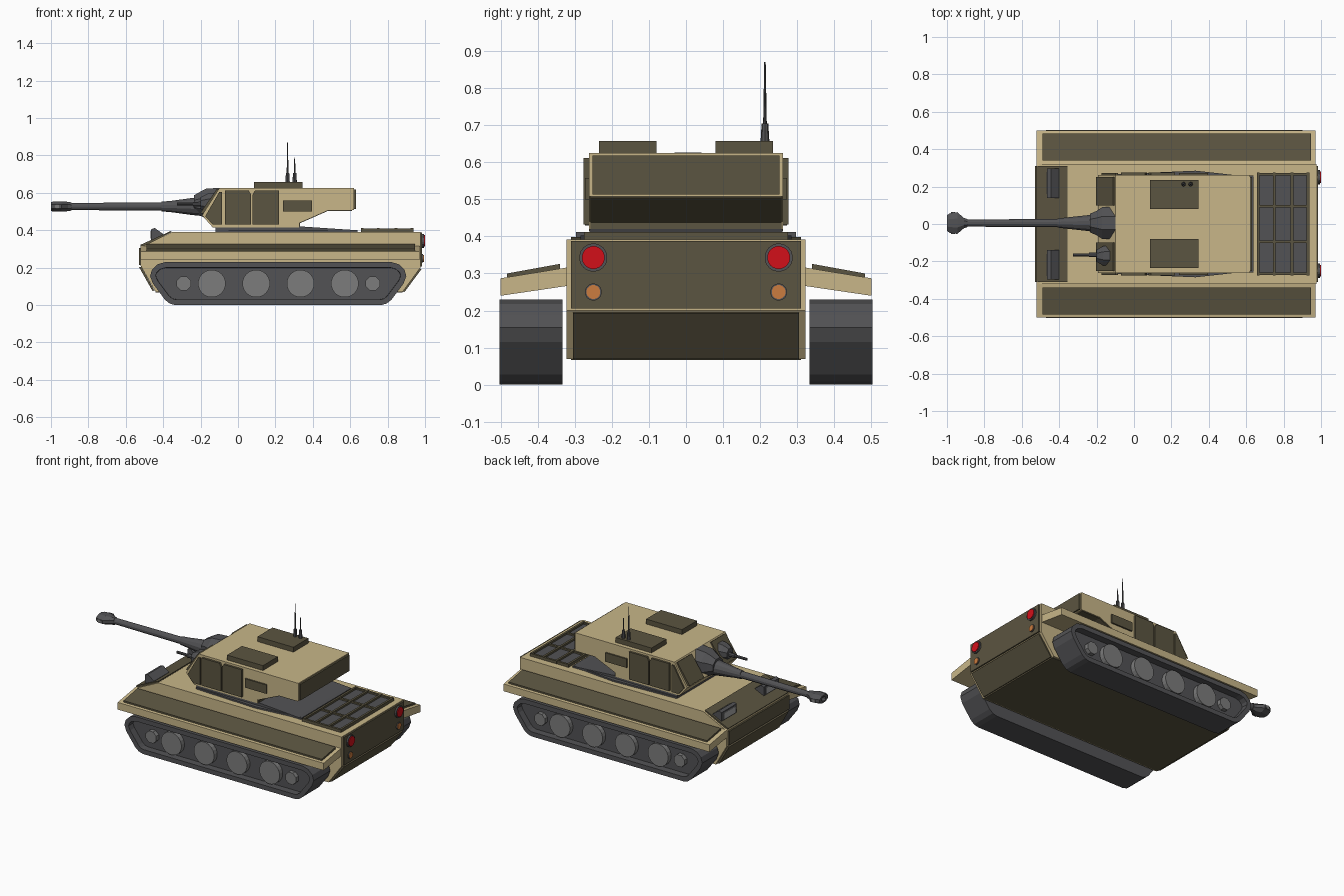
import bpy, bmesh
from math import pi, cos, sin

if "Cube" in bpy.data.objects:
    bpy.data.objects.remove(bpy.data.objects["Cube"])


def material(name, rgb):
    m = bpy.data.materials.new(name)
    m.diffuse_color = (*rgb, 1)
    m.use_nodes = True
    m.node_tree.nodes["Principled BSDF"].inputs["Base Color"].default_value = m.diffuse_color
    return m


TAN = material("tan", (0.58, 0.47, 0.25))
OLIVE = material("olive", (0.105, 0.09, 0.052))
DARK = material("dark_grey", (0.085, 0.085, 0.09))
STEEL = material("steel", (0.2, 0.2, 0.2))
RED = material("red", (0.65, 0.005, 0.01))
ORANGE = material("orange", (0.6, 0.2, 0.05))
LENS = material("lens", (0.4, 0.4, 0.4))


def finish(name, bm, mat):
    bmesh.ops.recalc_face_normals(bm, faces=bm.faces)
    me = bpy.data.meshes.new(name)
    bm.to_mesh(me)
    bm.free()
    me.materials.append(mat)
    ob = bpy.data.objects.new(name, me)
    bpy.context.collection.objects.link(ob)
    return ob


def prism(name, pts, axis, a, b, mat, recess=None):
    """Extrude a 2D profile along an axis; optionally recess the cap at b."""
    put = {"x": lambda p, t: (t, p[0], p[1]),
           "y": lambda p, t: (p[0], t, p[1]),
           "z": lambda p, t: (p[0], p[1], t)}[axis]
    bm = bmesh.new()
    va = [bm.verts.new(put(p, a)) for p in pts]
    vb = [bm.verts.new(put(p, b)) for p in pts]
    bm.faces.new(va)
    cap = bm.faces.new(vb)
    n = len(pts)
    for i in range(n):
        j = (i + 1) % n
        bm.faces.new((va[i], va[j], vb[j], vb[i]))
    if recess:
        bmesh.ops.recalc_face_normals(bm, faces=bm.faces)
        bmesh.ops.inset_individual(bm, faces=[cap], thickness=recess[0])
        old = cap.verts[:]
        bmesh.ops.inset_individual(bm, faces=[cap], thickness=0.001)
        for v in cap.verts:
            v.co["xyz".index(axis)] += recess[1] * (1 if a > b else -1)
    return finish(name, bm, mat)


def box(name, x, y, z, mat):
    return prism(name, [(x[0], y[0]), (x[1], y[0]), (x[1], y[1]), (x[0], y[1])], "z", z[0], z[1], mat)


def ngon(cx, cy, r, n):
    return [(cx + r * cos(2 * pi * (i + .5) / n), cy + r * sin(2 * pi * (i + .5) / n)) for i in range(n)]


def tube(name, stations, y, z, n, mat):
    """Loft n-sided sections (x, half width, half height) along x."""
    k = 1 / cos(pi / n)
    bm = bmesh.new()
    rings = []
    for x, ry, rz in stations:
        rings.append([bm.verts.new((x, y + ry * k * cos(2 * pi * (i + .5) / n),
                                    z + rz * k * sin(2 * pi * (i + .5) / n))) for i in range(n)])
    for r, s in zip(rings, rings[1:]):
        for i in range(n):
            bm.faces.new((r[i], r[(i + 1) % n], s[(i + 1) % n], s[i]))
    bm.faces.new(rings[0])
    bm.faces.new(rings[-1])
    return finish(name, bm, mat)


# Hull
prism("hull", [(-.52, .31), (-.35, .392), (.975, .392), (.975, .2), (.88, .07), (-.44, .07), (-.52, .21)],
      "y", -.322, .322, TAN)
prism("glacis_panel", [(-.515, .312), (-.36, .388), (-.355, .398), (-.522, .322)], "y", -.31, .31, OLIVE)
box("nose_panel", (-.53, -.515), (-.31, .31), (.215, .305), OLIVE)
prism("lower_nose_panel", [(-.517, .205), (-.447, .078), (-.457, .075), (-.529, .203)], "y", -.31, .31, OLIVE)
box("rear_panel", (.97, .985), (-.31, .31), (.205, .388), OLIVE)
prism("lower_rear_panel", [(.97, .195), (.88, .072), (.89, .07), (.982, .193)], "y", -.305, .305, OLIVE)
box("belly_panel", (-.44, .88), (-.31, .31), (.066, .075), OLIVE)

# Engine deck grille: cells with raised bars
box("grille_bed", (.66, .93), (-.272, .272), (.388, .4), DARK)
for i, x in enumerate((.664, .75, .845, .93)):
    box(f"grille_bar_{i}", (x - .007, x + .007), (-.275, .275), (.39, .412), OLIVE)
for i, y in enumerate((-.267, -.095, .095, .267)):
    box(f"grille_cross_bar_{i}", (.66, .934), (y - .007, y + .007), (.39, .41), OLIVE)

track = [(-.39, .23), (-.43, .218), (-.46, .19), (-.47, .155), (-.455, .115), (-.39, .028), (-.365, .008), (-.335, 0),
         (.765, 0), (.795, .008), (.82, .028), (.885, .115), (.9, .155), (.89, .19), (.86, .218), (.82, .23)]

for s, side in ((-1, "right"), (1, "left")):
    # Sloped fender with a raised panel
    prism(f"fender_{side}", [(s * .31, .268), (s * .5, .24), (s * .5, .287), (s * .31, .318)], "x", -.52, .97, TAN)
    prism(f"fender_panel_{side}", [(s * .34, .31), (s * .483, .285), (s * .483, .3), (s * .34, .326)],
          "x", -.49, .945, OLIVE)
    # Track and wheels
    prism(f"track_{side}", track, "y", s * .333, s * .503, DARK, (.03, .045))
    for i in range(4):
        prism(f"road_wheel_{side}_{i}", ngon(-.14 + .237 * i, .115, .074, 20), "y", s * .44, s * .49, STEEL)
    for i, x in enumerate((-.29, .72)):
        prism(f"end_wheel_{side}_{i}", ngon(x, .115, .041, 8), "y", s * .44, s * .485, STEEL)
    # Headlight housing
    y0, y1 = sorted((s * .14, s * .297))
    prism(f"headlight_{side}", [(-.465, .335), (-.465, .405), (-.445, .412), (-.4, .38), (-.4, .365)],
          "y", y0, y1, DARK)
    box(f"headlight_lens_{side}", (-.469, -.46), (y0 + .02, y1 - .02), (.355, .395), LENS)
    # Tail lights
    prism(f"tail_ring_{side}", ngon(s * .25, .343, .038, 20), "x", .98, .995, DARK)
    prism(f"tail_light_{side}", ngon(s * .25, .343, .031, 20), "x", .98, 1.0, RED)
    prism(f"signal_ring_{side}", ngon(s * .25, .25, .023, 16), "x", .98, .99, DARK)
    prism(f"signal_light_{side}", ngon(s * .25, .25, .019, 16), "x", .98, .994, ORANGE)
    # Turret side armour
    a, b = s * .25, s * .272
    prism(f"cheek_panel_{side}", [(-.175, .475), (-.135, .43), (-.085, .43), (-.085, .605), (-.1, .605)],
          "y", a, b, OLIVE)
    prism(f"side_panel_front_{side}", [(-.07, .432), (.07, .432), (.07, .59), (.058, .612), (-.07, .612)],
          "y", a, b + s * .004, OLIVE)
    prism(f"side_panel_rear_{side}", [(.078, .432), (.22, .432), (.22, .612), (.09, .612), (.078, .59)],
          "y", a, b + s * .004, OLIVE)
    box(f"side_box_{side}", (.24, .395), sorted((a, b)), (.5, .558), OLIVE)
    # Turret front plates and roof hatches
    y0, y1 = sorted((s * .1, s * .25))
    prism(f"turret_front_plate_{side}", [(-.188, .488), (-.1, .615), (-.112, .622), (-.202, .492)],
          "y", y0, y1, OLIVE)
    y0, y1 = sorted((s * .08, s * .235))
    box(f"hatch_{side}", (.085, .345), (y0, y1), (.62, .657), OLIVE)

# Turret
prism("turret_ring", [(-.12, -.265), (.33, -.285), (.64, -.25), (.64, .25), (.33, .285), (-.12, .265)],
      "z", .385, .402, DARK)
prism("turret_base", [(-.12, .39), (-.12, .42), (.34, .42), (.64, .4), (.64, .39)], "y", -.26, .26, DARK)
prism("turret", [(-.135, .415), (-.192, .48), (-.1, .625), (.62, .625), (.62, .508), (.48, .508), (.325, .44),
                 (.325, .415)], "y", -.262, .262, TAN)
box("bustle_panel", (.61, .63), (-.252, .252), (.513, .618), OLIVE)
prism("bustle_underside", [(.32, .42), (.332, .42), (.332, .438), (.48, .503), (.61, .503), (.61, .51), (.48, .51),
                           (.32, .442)], "y", -.258, .258, OLIVE)

# Mantlet and main gun
GY, GZ = .005, .527
tube("mantlet", [(-.1, .085, .085), (-.17, .085, .08), (-.2, .065, .065), (-.235, .05, .045)], GY, GZ + .015, 8, DARK)
tube("gun_sleeve", [(-.2, .05, .05), (-.25, .042, .045), (-.36, .03, .03), (-.41, .024, .026), (-.41, .015, .015)],
     GY, GZ, 12, DARK)
tube("barrel", [(-.38, .022, .022), (-.92, .019, .019)], GY, GZ, 12, DARK)
tube("muzzle_brake", [(-.89, .021, .022), (-.91, .028, .025), (-.945, .058, .028), (-.985, .052, .027),
                      (-1, .042, .024), (-1, .02, .014), (-.96, .018, .014)], GY, GZ, 8, DARK)
for s in (-1, 1):
    prism(f"muzzle_port_{s + 1}", ngon(-.967, GZ, .012, 8), "y", GY + s * .04, GY + s * .058, STEEL)

# Secondary gun
tube("small_gun_mount", [(-.12, .055, .055), (-.165, .052, .05), (-.2, .032, .032)], -.17, .545, 8, DARK)
tube("small_gun", [(-.18, .013, .013), (-.24, .012, .012), (-.24, .008, .008), (-.325, .008, .008)], -.165, .54, 8, DARK)

# Antennas
for i, (x, top) in enumerate(((.265, .87), (.303, .788))):
    bm = bmesh.new()
    for r1, r2, z0, z1 in ((.012, .009, .655, .705), (.005, .002, .7, top)):
        geo = bmesh.ops.create_cone(bm, cap_ends=True, segments=8, radius1=r1, radius2=r2, depth=z1 - z0)
        bmesh.ops.translate(bm, verts=geo["verts"], vec=(x, .213, (z0 + z1) / 2))
    finish(f"antenna_{i}", bm, DARK)
